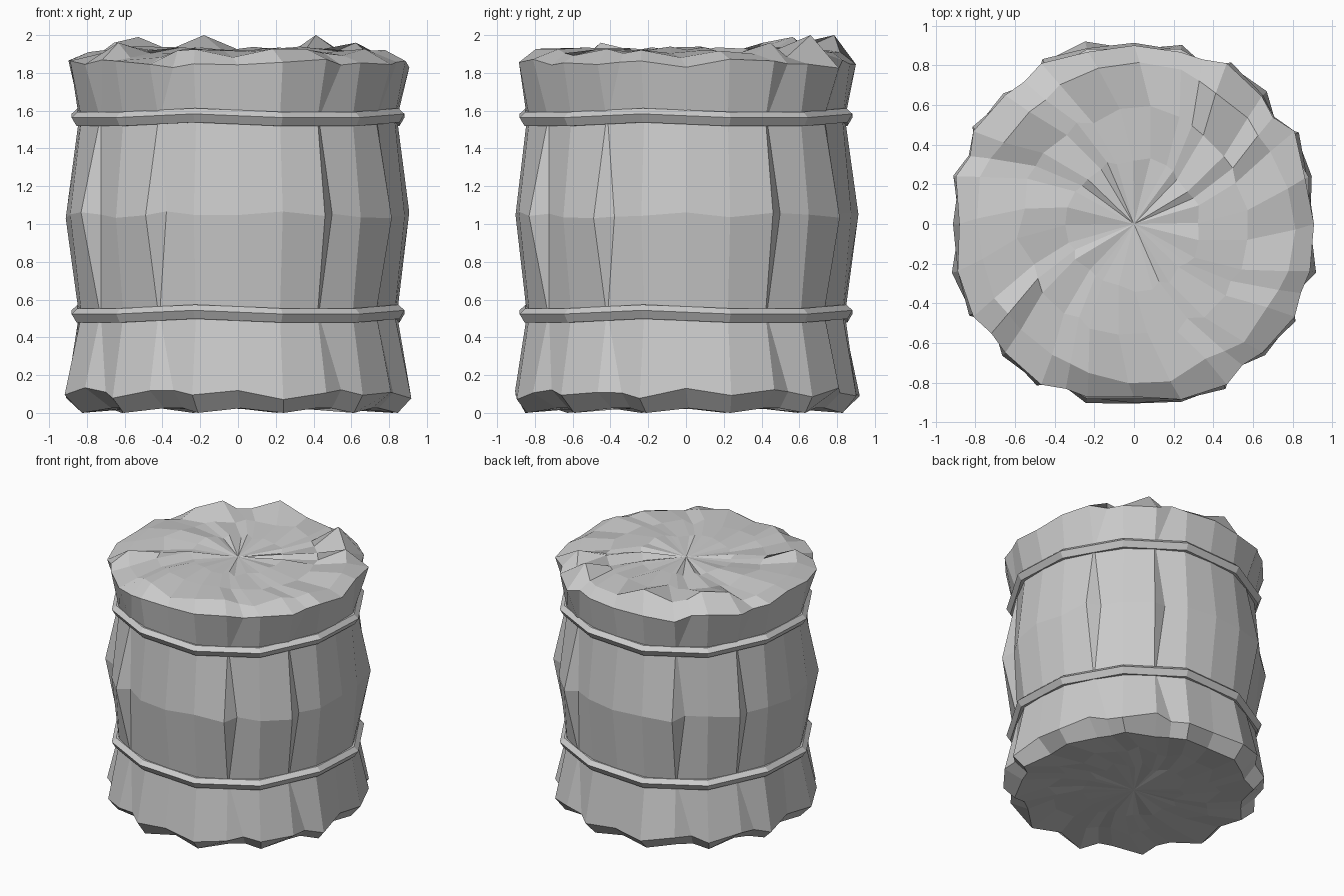
import bpy, bmesh, math, random

if "Cube" in bpy.data.objects:
    bpy.data.objects.remove(bpy.data.objects["Cube"])

random.seed(11)


def make_object(name, bm):
    bmesh.ops.recalc_face_normals(bm, faces=bm.faces)
    me = bpy.data.meshes.new(name)
    bm.to_mesh(me)
    bm.free()
    ob = bpy.data.objects.new(name, me)
    bpy.context.collection.objects.link(ob)
    return ob


def polar(bm, deg, r, z):
    a = math.radians(deg)
    return bm.verts.new((r * math.cos(a), r * math.sin(a), z))


def bridge(bm, a, b):
    n = len(a)
    for i in range(n):
        j = (i + 1) % n
        bm.faces.new((a[i], a[j], b[j], b[i]))


# columns: 24 even ones, plus a partner beside each of the 8 plank seams
columns = []
for k in range(24):
    deg = 15 * k
    seam = k % 2 == 0 and k % 6 != 0
    columns.append((deg, k % 2, 1 if seam else 0))
    if seam:
        columns.append((deg + 0.5, 0, 2))

# rough wooden body: radius, height, zigzag, radial jitter, height jitter, twist
RINGS = [
    (0.36, 0.03, 0.02, 0.03, 0.01, 14),
    (0.60, 0.025, 0.04, 0.03, 0.01, 8),
    (0.83, 0.015, 0.035, 0.015, 0.0, 1),
    (0.915, 0.105, 0.025, 0.015, 0.015, 0),
    (0.85, 0.52, 0.008, 0.0, 0.0, 0),
    (0.91, 1.05, 0.0, 0.01, 0.02, 0),
    (0.85, 1.56, 0.008, 0.0, 0.0, 0),
    (0.90, 1.85, 0.01, 0.02, 0.025, 0),
    (0.79, 1.905, 0.0, 0.025, 0.025, -2),
    (0.57, 1.92, 0.0, 0.03, 0.02, -8),
    (0.33, 1.92, 0.0, 0.02, 0.02, -14),
]
bm = bmesh.new()
rings = []
for n, (r, z, zig, jr, jz, twist) in enumerate(RINGS):
    ring = []
    for deg, odd, seam in columns:
        rad = r + (zig if odd else -zig) + random.uniform(-jr, jr)
        h = max(0.0, z + random.uniform(-jz, jz))
        ang = deg + twist
        if n == 5:                       # plank lips open at mid height
            if seam == 1:
                rad, ang = 0.95, deg - 1
            elif seam == 2:
                rad, ang = 0.88, deg + 4
        elif n not in (4, 6) and seam == 2:
            ang += 7
        if n == 2:                       # toothed foot
            h = 0.0 if odd else 0.025
        elif n == 3:
            h += -0.02 if odd else 0.015
            if seam == 1:
                rad = 0.935
        elif n == 7 and seam == 1:
            rad = 0.935
        ring.append(polar(bm, ang, rad, h))
    rings.append(ring)
for a, b in zip(rings, rings[1:]):
    bridge(bm, a, b)
for ring, z in ((rings[0], 0.03), (rings[-1], 1.905)):
    c = bm.verts.new((0, 0, z))
    for i in range(len(ring)):
        bm.faces.new((ring[i], ring[(i + 1) % len(ring)], c))


def bearing_gap(v, deg):
    a = math.degrees(math.atan2(v.co.y, v.co.x))
    return abs((a - deg + 180) % 360 - 180)


# tallest splinters on the rim, placed by direction
for deg, z in ((52, 2.0), (35, 1.96), (130, 1.99), (105, 2.0), (150, 1.96), (212, 1.96)):
    min(rings[8], key=lambda v: bearing_gap(v, deg)).co.z = z
make_object("barrel_body", bm)


# 12-sided hoops with a slight wave
def hoop(name, z):
    bm = bmesh.new()
    profile = [(0.82, 0.04), (0.88, 0.04), (0.912, 0.01), (0.885, -0.035), (0.82, -0.035)]
    loops = [[] for _ in profile]
    for k in range(12):
        deg = 15 + 30 * k
        wave = 0.013 * math.cos(math.radians(4 * (deg - 255)))
        for loop, (r, dz) in zip(loops, profile):
            loop.append(polar(bm, deg, r, z + dz + wave))
    for i in range(len(loops)):
        bridge(bm, loops[i], loops[(i + 1) % len(loops)])
    make_object(name, bm)


hoop("lower_hoop", 0.52)
hoop("upper_hoop", 1.56)
